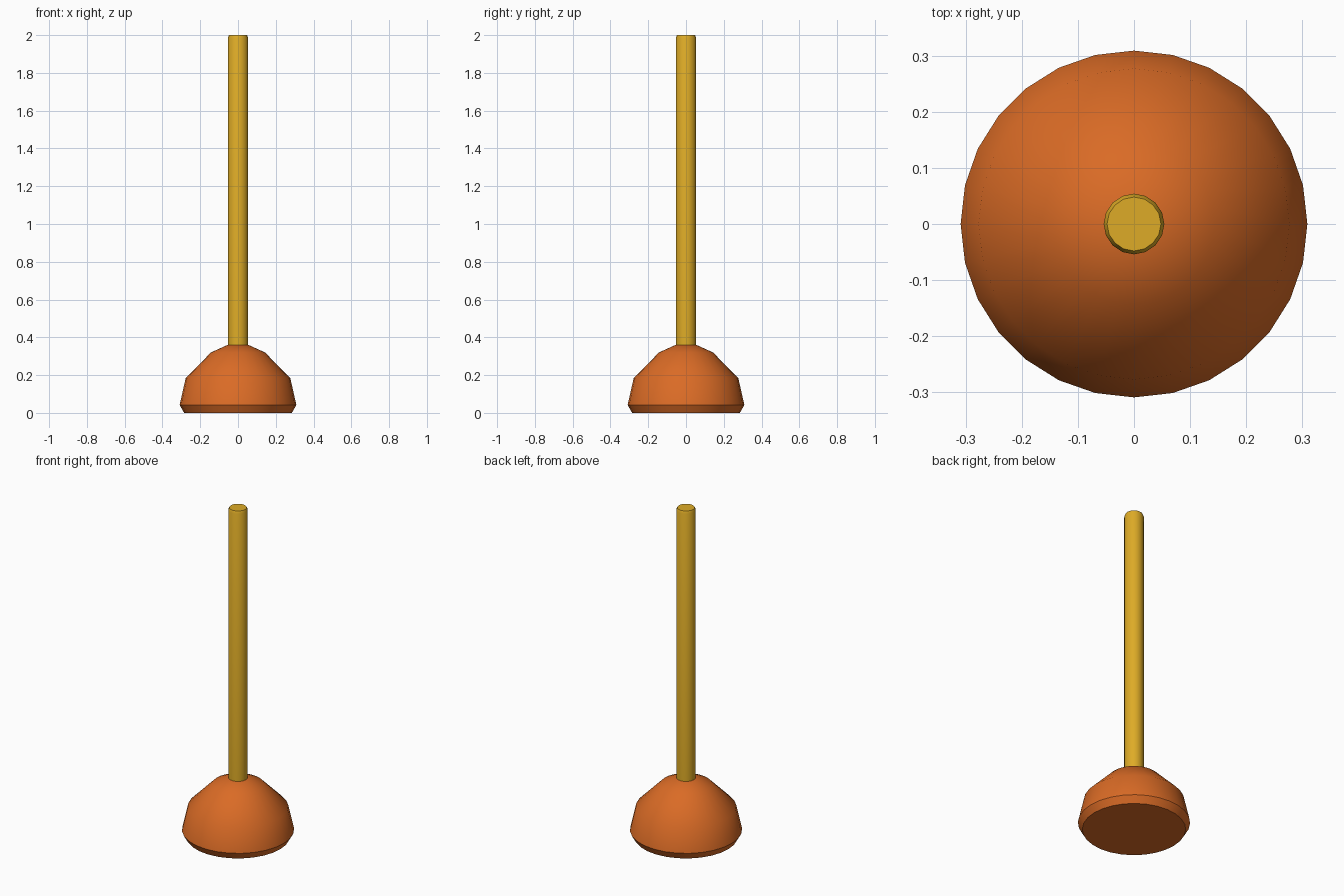
import bpy, bmesh, math

if "Cube" in bpy.data.objects:
    bpy.data.objects.remove(bpy.data.objects["Cube"])


def material(name, rgb):
    m = bpy.data.materials.new(name)
    m.diffuse_color = (*rgb, 1.0)
    m.use_nodes = True
    m.node_tree.nodes["Principled BSDF"].inputs["Base Color"].default_value = m.diffuse_color
    return m


def lathe(name, profile, sides, mat, smooth_deg):
    """Turn a (radius, height) profile about z and cap both ends."""
    bm = bmesh.new()
    rings = []
    for r, z in profile:
        angles = [2 * math.pi * i / sides for i in range(sides)]
        rings.append([bm.verts.new((r * math.cos(a), r * math.sin(a), z)) for a in angles])
    for low, high in zip(rings, rings[1:]):
        for i in range(sides):
            j = (i + 1) % sides
            bm.faces.new((low[i], low[j], high[j], high[i]))
    bm.faces.new(rings[0][::-1])
    bm.faces.new(rings[-1])
    mesh = bpy.data.meshes.new(name)
    bm.to_mesh(mesh)
    bm.free()
    mesh.materials.append(mat)
    obj = bpy.data.objects.new(name, mesh)
    bpy.context.collection.objects.link(obj)
    bpy.ops.object.select_all(action='DESELECT')
    obj.select_set(True)
    bpy.context.view_layer.objects.active = obj
    bpy.ops.object.shade_smooth_by_angle(angle=math.radians(smooth_deg))
    return obj


rubber = material("orange_rubber", (0.70, 0.147, 0.019))
wood = material("yellow_wood", (0.73, 0.41, 0.020))

# Rubber cup: tapered foot, crisp rim, rounded dome
lathe("rubber_cup",
      [(0.285, 0.0), (0.309, 0.042), (0.277, 0.184), (0.143, 0.32), (0.055, 0.36)],
      28, rubber, 40)

# Long handle with a bevelled top
lathe("handle", [(0.054, 0.34), (0.054, 1.985), (0.048, 2.0)], 16, wood, 40)
